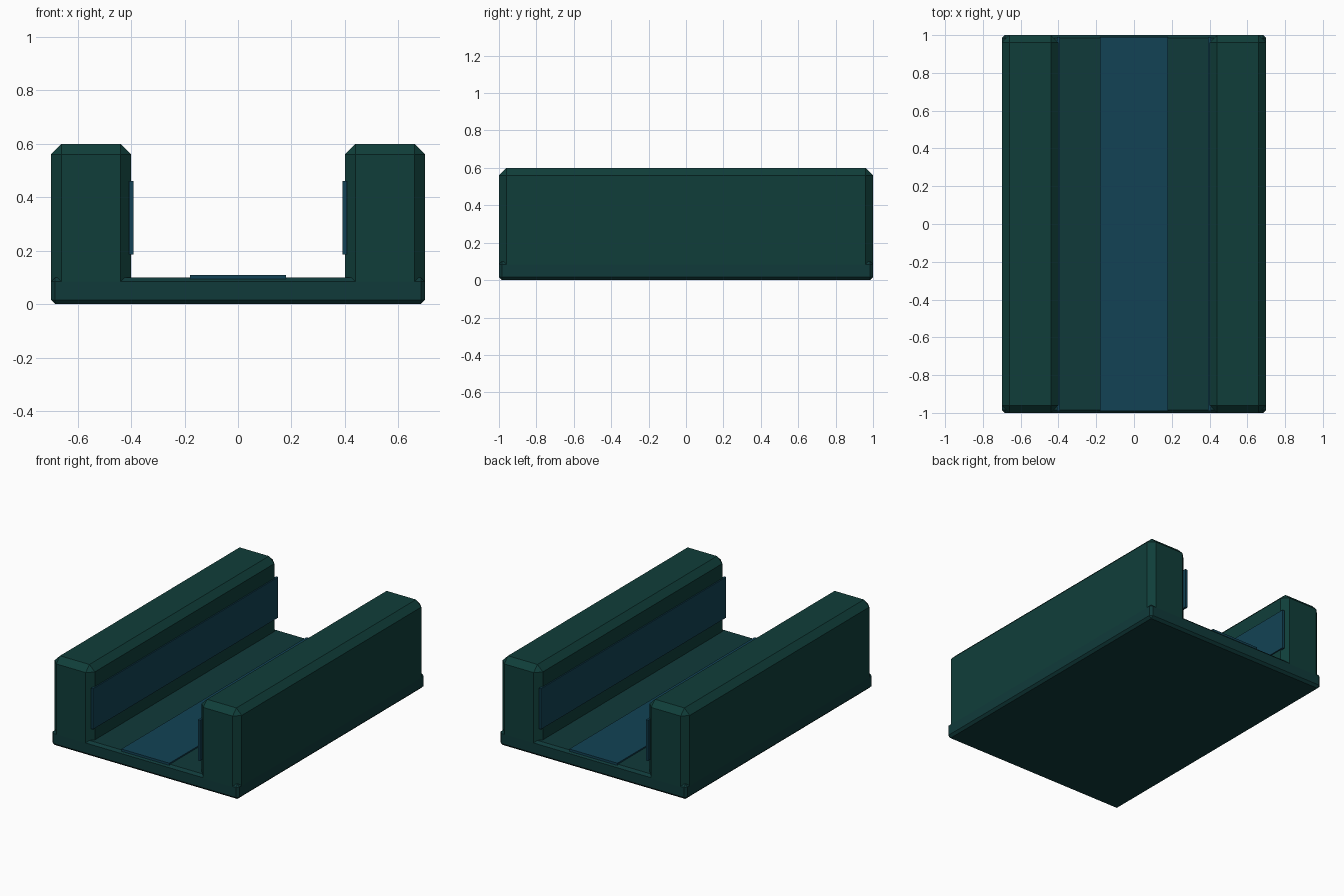
import bpy
import bmesh
from mathutils import Vector

if "Cube" in bpy.data.objects:
    bpy.data.objects.remove(bpy.data.objects["Cube"])


def material(name, color):
    mat = bpy.data.materials.new(name)
    mat.diffuse_color = (*color, 1.0)
    mat.use_nodes = True
    mat.node_tree.nodes["Principled BSDF"].inputs["Base Color"].default_value = mat.diffuse_color
    return mat


def chamfered_box(name, low, high, chamfer, mat):
    low, high = Vector(low), Vector(high)
    size = high - low
    bm = bmesh.new()
    bmesh.ops.create_cube(bm, size=1.0)
    bmesh.ops.scale(bm, vec=size, verts=bm.verts)
    bmesh.ops.translate(bm, vec=(low + high) / 2, verts=bm.verts)
    if chamfer:
        bmesh.ops.bevel(bm, geom=bm.edges[:], offset=chamfer, segments=1,
                        affect='EDGES', profile=0.5)
    mesh = bpy.data.meshes.new(name)
    bm.to_mesh(mesh)
    bm.free()
    mesh.materials.append(mat)
    obj = bpy.data.objects.new(name, mesh)
    bpy.context.collection.objects.link(obj)
    return obj


floor_mat = material("floor_teal", (0.005, 0.042, 0.042))
wall_mat = material("wall_teal", (0.005, 0.048, 0.042))
strip_mat = material("strip_blue", (0.006, 0.055, 0.09))

# Floor slab and its raised centre strip
chamfered_box("floor_slab", (-0.7, -1, 0), (0.7, 1, 0.1), 0.016, floor_mat)
chamfered_box("floor_strip", (-0.18, -0.99, 0.09), (0.18, 0.99, 0.109), 0, strip_mat)

# Side walls with thin panels on their inner faces
for side, s in (("left", -1), ("right", 1)):
    x0, x1 = sorted((s * 0.4, s * 0.7))
    chamfered_box(side + "_wall", (x0, -1, 0.04), (x1, 1, 0.6), 0.04, wall_mat)
    x0, x1 = sorted((s * 0.392, s * 0.408))
    chamfered_box(side + "_wall_panel", (x0, -0.99, 0.185), (x1, 0.99, 0.46), 0, strip_mat)
